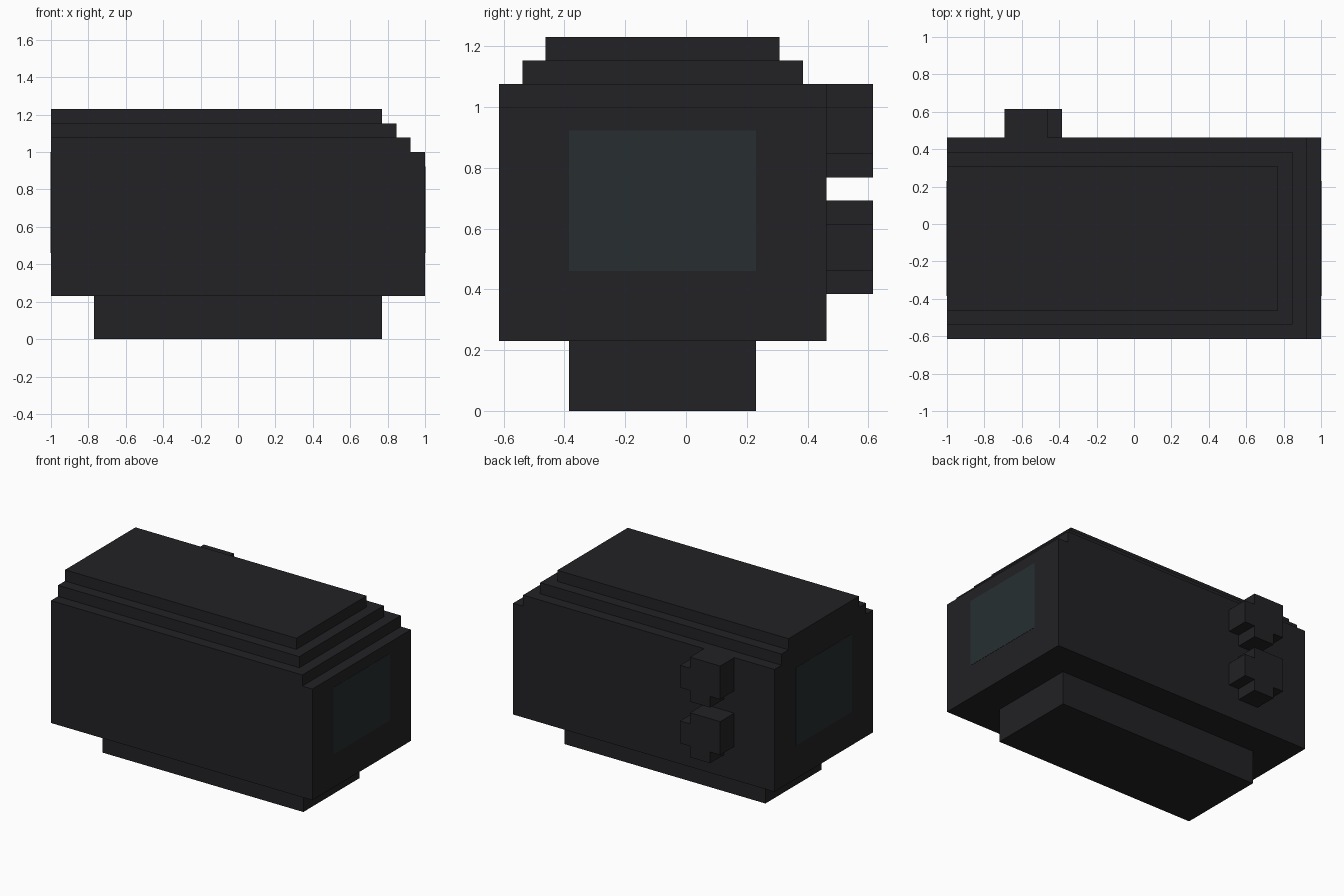
import bpy, bmesh
from mathutils import Vector

if "Cube" in bpy.data.objects:
    bpy.data.objects.remove(bpy.data.objects["Cube"])

U = 1 / 13  # one block of the design grid


def material(name, rgb):
    m = bpy.data.materials.new(name)
    m.diffuse_color = (*rgb, 1)
    m.use_nodes = True
    m.node_tree.nodes["Principled BSDF"].inputs["Base Color"].default_value = m.diffuse_color
    return m


def finish(name, bm, mat):
    bmesh.ops.recalc_face_normals(bm, faces=bm.faces)
    me = bpy.data.meshes.new(name)
    bm.to_mesh(me)
    bm.free()
    me.materials.append(mat)
    ob = bpy.data.objects.new(name, me)
    bpy.context.collection.objects.link(ob)
    return ob


def box(name, x, y, z, mat):
    """Box from (min, max) ranges in grid blocks."""
    bm = bmesh.new()
    bmesh.ops.create_cube(bm, size=1)
    for v in bm.verts:
        v.co = Vector([(r[0] + r[1]) / 2 + c * (r[1] - r[0])
                       for r, c in zip((x, y, z), v.co)]) * U
    return finish(name, bm, mat)


def extrude_back(name, outline, y0, y1, mat):
    """Extrude an x-z outline along y."""
    bm = bmesh.new()
    face = bm.faces.new([bm.verts.new((x * U, y0 * U, z * U)) for x, z in outline])
    ext = bmesh.ops.extrude_face_region(bm, geom=[face])
    verts = [g for g in ext["geom"] if isinstance(g, bmesh.types.BMVert)]
    bmesh.ops.translate(bm, verts=verts, vec=(0, (y1 - y0) * U, 0))
    return finish(name, bm, mat)


dark = material("dark_casing", (0.016, 0.016, 0.019))
glass = material("lens_glass", (0.020, 0.028, 0.030))

# Mounting foot and main casing
box("base_foot", (-10, 10), (-5, 3), (0, 3), dark)
box("main_casing", (-13, 13), (-8, 6), (3, 13), dark)

# Stepped roof, each layer shorter at the front end
box("casing_top", (-13, 12), (-8, 6), (13, 14), dark)
box("roof_step", (-13, 11), (-7, 5), (14, 15), dark)
box("roof_cap", (-13, 10), (-6, 4), (15, 16), dark)

# Lens panes, practically flush with both ends
E = 0.02
box("right_lens", (12.9, 13 + E), (-5, 3), (6, 12), glass)
box("left_lens", (-13 - E, -12.9), (-5, 3), (6, 13), glass)

# Two knobs on the back: squares with three corners notched out
knob = [(-9, 1), (-8, 1), (-8, 0), (-6, 0), (-6, 1), (-5, 1),
        (-5, 3), (-6, 3), (-6, 4), (-9, 4)]
for label, z in (("lower", 5), ("upper", 10)):
    extrude_back(label + "_knob", [(x, z + h) for x, h in knob], 6, 8, dark)
